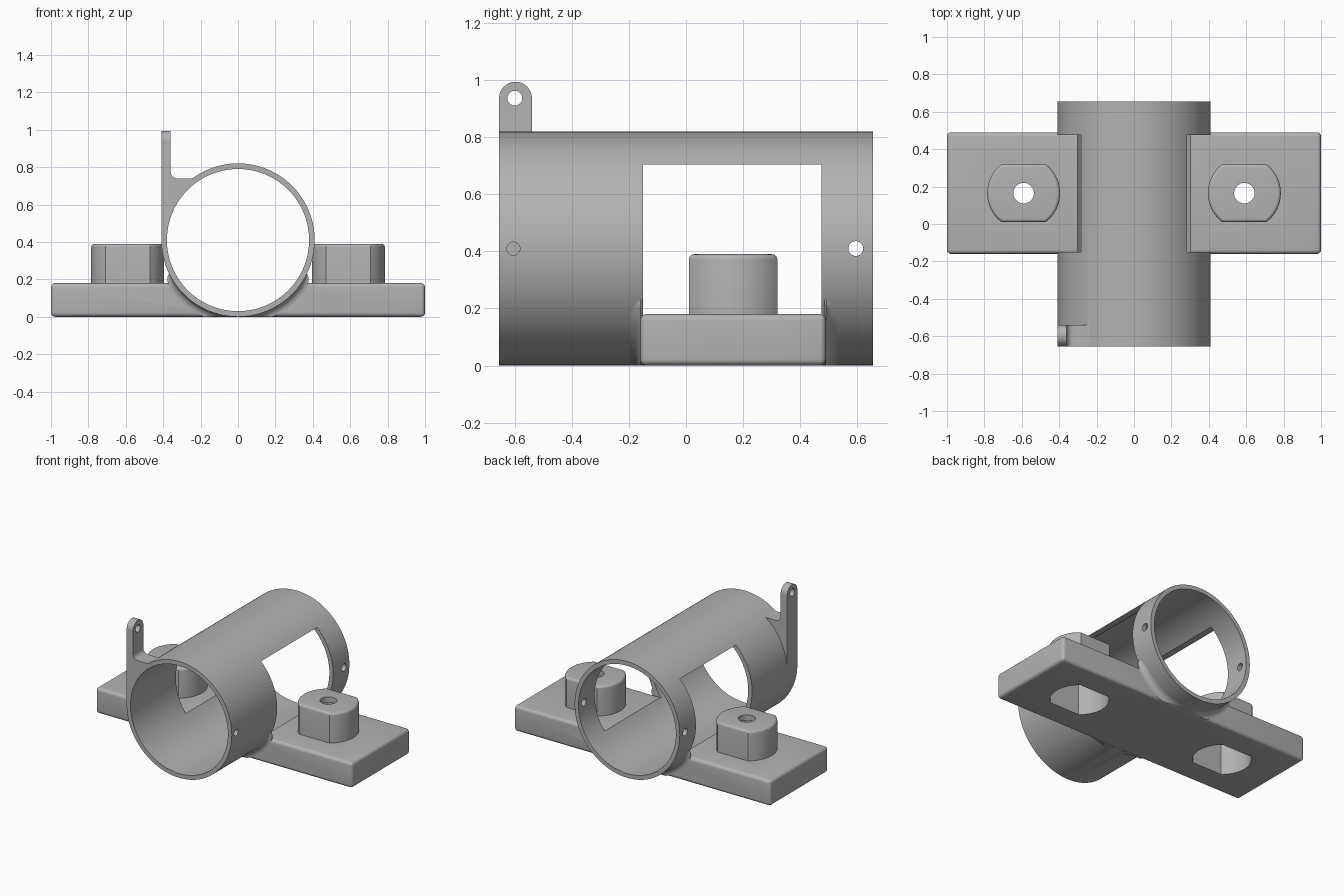
import bpy, bmesh, math
from mathutils import Matrix, Vector

cube = bpy.data.objects.get("Cube")
if cube:
    bpy.data.objects.remove(cube, do_unlink=True)

# One matte grey for everything
grey = bpy.data.materials.new("matte_grey")
grey.use_nodes = True
COLOR = (0.45, 0.45, 0.45, 1)
grey.diffuse_color = COLOR
grey.node_tree.nodes["Principled BSDF"].inputs["Base Color"].default_value = COLOR

AXIS_Z = 0.41          # height of the tube axis
OUTER, INNER, HALF = 0.41, 0.38, 0.655
BOSS_X, BOSS_Y = 0.59, 0.165
PLATE_FRONT, PLATE_BACK, PLATE_TOP = -0.16, 0.49, 0.18


def finish(name, bm):
    bmesh.ops.recalc_face_normals(bm, faces=bm.faces)
    mesh = bpy.data.meshes.new(name)
    bm.to_mesh(mesh)
    bm.free()
    mesh.materials.append(grey)
    ob = bpy.data.objects.new(name, mesh)
    bpy.context.collection.objects.link(ob)
    return ob


def prism(name, points, origin, u, v, depth, bevel=0, rule=None):
    """Extrude a 2D outline lying in the u, v plane along the depth vector."""
    bm = bmesh.new()
    o, u, v = Vector(origin), Vector(u), Vector(v)
    face = bm.faces.new([bm.verts.new(o + u * a + v * b) for a, b in points])
    moved = bmesh.ops.extrude_face_region(bm, geom=[face])["geom"]
    bmesh.ops.translate(bm, vec=depth, verts=[g for g in moved if isinstance(g, bmesh.types.BMVert)])
    bmesh.ops.recalc_face_normals(bm, faces=bm.faces)
    if bevel:
        edges = [e for e in bm.edges if rule is None or rule(e)]
        bmesh.ops.bevel(bm, geom=edges, offset=bevel, segments=5, profile=0.5, affect='EDGES')
    return finish(name, bm)


def box(name, lo, hi, bevel=0):
    size = Vector(hi) - Vector(lo)
    outline = [(0, 0), (size.x, 0), (size.x, size.y), (0, size.y)]
    return prism(name, outline, lo, (1, 0, 0), (0, 1, 0), (0, 0, size.z), bevel)


def arc(radius, start, end, steps, cx=0, cy=0):
    angles = [math.radians(start + (end - start) * i / steps) for i in range(steps + 1)]
    return [(cx + radius * math.cos(a), cy + radius * math.sin(a)) for a in angles]


def rod(name, radius, start, depth, sides):
    """Cylinder along one axis, from start by the depth vector."""
    d = Vector(depth).normalized()
    u = Vector((0, 0, 1)) if abs(d.z) < 0.5 else Vector((1, 0, 0))
    return prism(name, arc(radius, 0, 360, sides)[:-1], start, u, d.cross(u), depth)


def combine(target, other, operation):
    mod = target.modifiers.new(operation.lower(), 'BOOLEAN')
    mod.operation, mod.solver, mod.object = operation, 'EXACT', other
    bpy.context.view_layer.update()
    result = bpy.data.meshes.new_from_object(target.evaluated_get(bpy.context.evaluated_depsgraph_get()))
    target.modifiers.clear()
    target.data = result
    bpy.data.objects.remove(other, do_unlink=True)


def flatted_circle(radius, flat):
    """Circle with two flats facing front and back."""
    a = math.degrees(math.asin(flat / radius))
    return arc(radius, -a, a, 20) + arc(radius, 180 - a, 180 + a, 20)


# Tube blank with the side window
body = rod("tube_mount", OUTER, (0, -HALF, AXIS_Z), (0, 2 * HALF, 0), 128)
combine(body, box("window_cutter", (-0.6, -0.15, 0.17), (0.6, 0.475, 0.705)), 'DIFFERENCE')

# Rounded base plate
combine(body, box("base_plate", (-1, PLATE_FRONT, 0), (1, PLATE_BACK, PLATE_TOP), 0.022), 'UNION')

# Flat-sided bosses with softened top rims
for side in (-1, 1):
    boss = prism("boss", flatted_circle(0.195, 0.155), (side * BOSS_X, BOSS_Y, 0.1),
                 (1, 0, 0), (0, 1, 0), (0, 0, 0.29), 0.018,
                 lambda e: all(v.co.z > 0.38 for v in e.verts))
    combine(body, boss, 'UNION')

# Web that joins the upright tab to the tube
web_outline = ([(-0.41, 0.41), (-0.2, 0.41), (-0.2, 0.768)]
               + arc(0.06, 300, 270, 6, -0.255, 0.8)
               + arc(0.035, 270, 180, 8, -0.325, 0.775)
               + [(-0.41, 0.775)])
web = prism("tab_web", web_outline, (0, -HALF, 0), (1, 0, 0), (0, 0, 1), (0, 0.115, 0))
combine(body, web, 'UNION')

# Upright tab with a round top
tab_outline = [(-0.0575, 0.41), (0.0575, 0.41)] + arc(0.0575, 0, 180, 24, 0, 0.937)
tab = prism("tab", tab_outline, (-0.41, -0.5975, 0), (0, 1, 0), (0, 0, 1), (0.05, 0, 0))
combine(body, tab, 'UNION')

# Bore, pin holes and tab hole
cutters = [
    rod("bore", INNER, (0, -1, AXIS_Z), (0, 2, 0), 128),
    rod("rear_pin_hole", 0.026, (-0.6, 0.595, AXIS_Z), (1.2, 0, 0), 24),
    rod("front_pin_hole", 0.023, (0.2, -0.605, AXIS_Z), (0.4, 0, 0), 24),
    rod("tab_hole", 0.026, (-0.6, -0.6, 0.937), (0.4, 0, 0), 24),
]

# Hollow undersides of the bosses and their screw holes
for side in (-1, 1):
    cutters.append(prism("pocket", flatted_circle(0.187, 0.147), (side * BOSS_X, BOSS_Y, -0.1),
                         (1, 0, 0), (0, 1, 0), (0, 0, 0.45)))
    cutters.append(rod("screw_hole", 0.055, (side * BOSS_X, BOSS_Y, 0.2), (0, 0, 0.4), 32))
for cutter in cutters:
    combine(body, cutter, 'DIFFERENCE')


# Concave blends between the plate ends and the tube
def base_blend(name, y, direction, size=0.04, steps=6):
    bm = bmesh.new()
    rings = []
    for i in range(65):
        t = -1 + 2 * i / 64
        a = math.radians(64 * t)
        s = size * min(1, 0.02 + math.sqrt(max(0, (1 - abs(t)) * 6)))
        section = [(0.39, -0.005), (0.39, s)]
        section += [(OUTER + s * (1 - math.cos(b)), s * (1 - math.sin(b)))
                    for b in (math.pi / 2 * k / steps for k in range(steps + 1))]
        section.append((OUTER + s, -0.005))
        rings.append([bm.verts.new((r * math.sin(a), y + direction * d,
                                    max(0, AXIS_Z - r * math.cos(a)))) for r, d in section])
    n = len(rings[0])
    for p, q in zip(rings, rings[1:]):
        for k in range(n):
            bm.faces.new((p[k], p[(k + 1) % n], q[(k + 1) % n], q[k]))
    bm.faces.new(rings[0])
    bm.faces.new(rings[-1])
    return finish(name, bm)


blends = [base_blend("front_base_blend", PLATE_FRONT, -1),
          base_blend("back_base_blend", PLATE_BACK, 1)]

# Smooth round surfaces, crisp edges
bpy.ops.object.select_all(action='DESELECT')
for ob in [body] + blends:
    ob.select_set(True)
bpy.context.view_layer.objects.active = body
bpy.ops.object.shade_smooth_by_angle(angle=math.radians(30))
